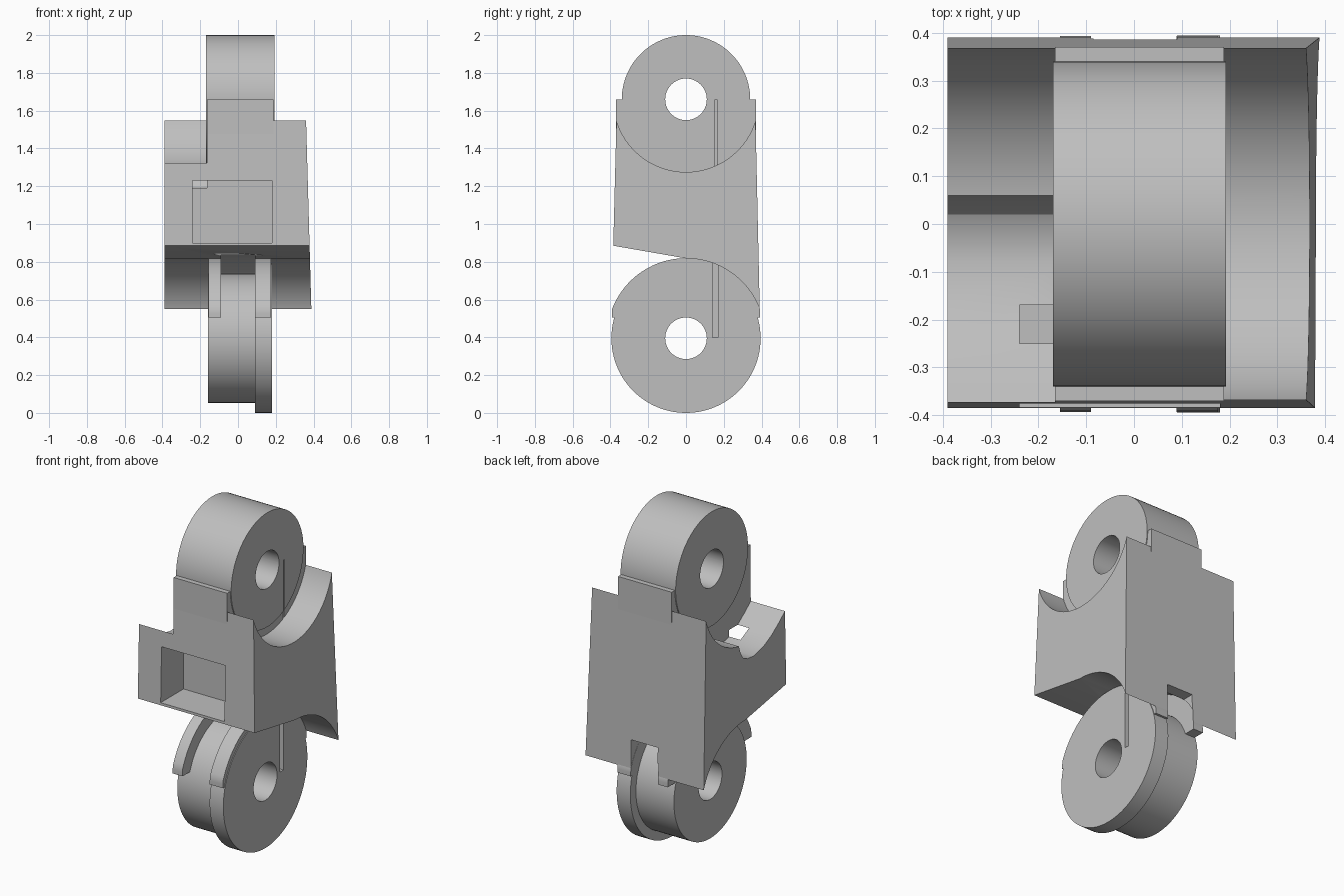
import bpy, bmesh, math

cube = bpy.data.objects.get("Cube")
if cube:
    bpy.data.objects.remove(cube, do_unlink=True)

grey = bpy.data.materials.new("light_grey")
grey.use_nodes = True
colour = (0.52, 0.52, 0.52, 1)
grey.diffuse_color = colour
grey.node_tree.nodes["Principled BSDF"].inputs["Base Color"].default_value = colour

TOP, LOW = 1.66, 0.395      # heights of the two axles


def prism(name, profile, x0, x1):
    """Extrude a (y, z) outline along x."""
    bm = bmesh.new()
    face = bm.faces.new([bm.verts.new((x0, y, z)) for y, z in profile])
    out = bmesh.ops.extrude_face_region(bm, geom=[face])
    verts = [g for g in out["geom"] if isinstance(g, bmesh.types.BMVert)]
    bmesh.ops.translate(bm, verts=verts, vec=(x1 - x0, 0, 0))
    bmesh.ops.recalc_face_normals(bm, faces=bm.faces)
    mesh = bpy.data.meshes.new(name)
    bm.to_mesh(mesh)
    bm.free()
    obj = bpy.data.objects.new(name, mesh)
    bpy.context.collection.objects.link(obj)
    mesh.materials.append(grey)
    return obj


def box(name, x0, x1, y0, y1, z0, z1):
    return prism(name, [(y0, z0), (y1, z0), (y1, z1), (y0, z1)], x0, x1)


def arc(cz, r, a0, a1, n=48):
    angles = [math.radians(a0 + (a1 - a0) * i / n) for i in range(n + 1)]
    return [(r * math.cos(a), cz + r * math.sin(a)) for a in angles]


def disc(name, cz, r, x0, x1):
    return prism(name, arc(cz, r, 0, 360, 96)[:-1], x0, x1)


def cut(obj, *cutters):
    for c in cutters:
        mod = obj.modifiers.new("cut", "BOOLEAN")
        mod.operation, mod.solver, mod.object = "DIFFERENCE", "EXACT", c
    deps = bpy.context.evaluated_depsgraph_get()
    mesh = bpy.data.meshes.new_from_object(obj.evaluated_get(deps))
    obj.modifiers.clear()
    obj.data = mesh


# Body block with a cradle above and below, its +x side leaning inwards
outline = [(-0.385, 0.885)] + arc(0.4, 0.418, 90, 21) + arc(TOP, 0.385, -17, -163)
body = prism("body", outline, -0.39, 0.39)
for v in body.data.vertices:
    if v.co.x > 0:
        v.co.x = 0.36 + (1.56 - v.co.z) * 0.028

# Cutters
side_scoop = prism("side_scoop_cutter", [
    (0.06, 1.28), (0.045, 1.235), (0.02, 1.195), (-0.02, 1.175), (-0.08, 1.17),
    (-0.17, 1.19), (-0.25, 1.23), (-0.32, 1.28), (-0.381, 1.33), (-0.5, 1.43),
    (-0.5, 1.6), (0.06, 1.6)], -0.6, -0.165)
pocket = box("pocket_cutter", -0.24, 0.18, -0.5, -0.17, 0.9, 1.23)
clearance = disc("clearance_cutter", 0.4, 0.45, -0.09, 0.09)
window = box("window_cutter", -0.085, 0.09, 0.3, 0.5, 0.45, 0.72)
upper_bore = disc("upper_bore_cutter", TOP, 0.11, -0.6, 0.6)
lower_bore = disc("lower_bore_cutter", LOW, 0.11, -0.6, 0.6)
upper_slot = box("upper_slot_cutter", 0.15, 0.3, 0.153, 0.163, 1.3, 1.66)
lower_slot = box("lower_slot_cutter", 0.12, 0.3, 0.14, 0.17, 0.4, 0.83)

cut(body, side_scoop, pocket, clearance, window)
parts = [body]

# Upper knuckle and the web that carries it
web = box("upper_web", -0.165, 0.188, -0.37, 0.37, 1.25, TOP)
knuckle = disc("upper_knuckle", TOP, 0.34, -0.17, 0.193)
for part in (web, knuckle):
    cut(part, upper_bore, upper_slot)
    parts.append(part)

# Lower knuckle: a narrow drum and a wider flange
drum = disc("lower_drum", LOW, 0.342, -0.16, 0.09)
flange = disc("lower_flange", LOW, 0.395, 0.09, 0.18)
cut(drum, lower_bore)
cut(flange, lower_bore, lower_slot)
parts += [drum, flange]

# Curved ribs joining the lower knuckle to the body
for name, x0, x1 in (("right_rib", -0.155, -0.09), ("left_rib", 0.089, 0.176)):
    outer, inner = 0.419, 0.325
    a = math.degrees(math.asin(0.105 / outer))
    b = math.degrees(math.asin(0.105 / inner))
    rim = [(max(-0.393, min(0.393, y)), z) for y, z in arc(0.4, outer, a, 180 - a)]
    rib = prism(name, rim + arc(0.4, inner, 180 - b, b), x0, x1)
    # trim the crown so that it meets the cradle
    trim = box("crown_cutter", -0.6, 0.6, -0.6, 0.6, 0.817, 1)
    cut(rib, trim, lower_slot)
    bpy.data.objects.remove(trim, do_unlink=True)
    parts.append(rib)

for c in (side_scoop, pocket, clearance, window, upper_bore, lower_bore,
          upper_slot, lower_slot):
    bpy.data.objects.remove(c, do_unlink=True)

# Smooth the curved walls, keep the edges crisp
bpy.ops.object.select_all(action="DESELECT")
for part in parts:
    part.select_set(True)
bpy.context.view_layer.objects.active = body
bpy.ops.object.shade_smooth_by_angle(angle=math.radians(25))
